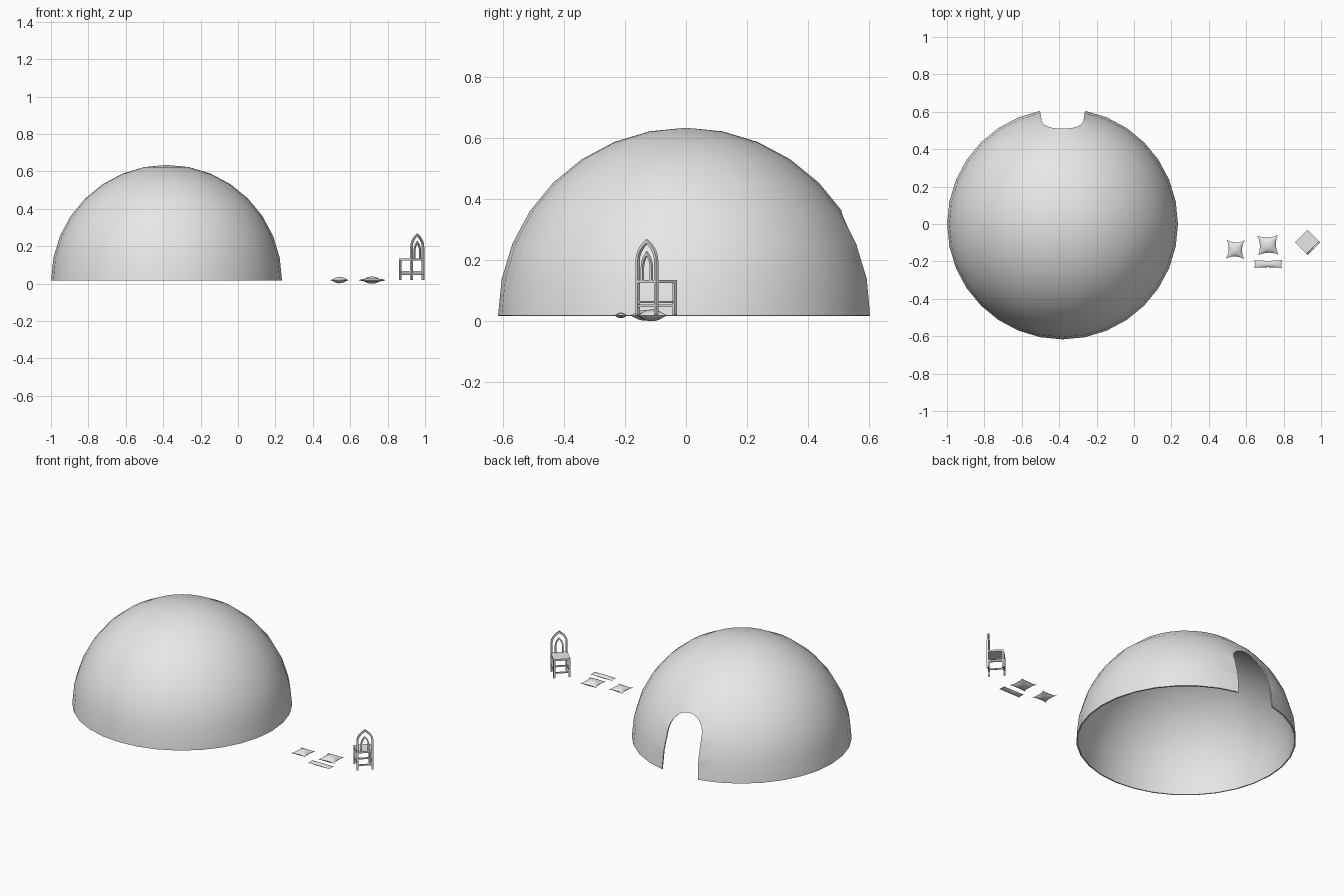
import bpy, bmesh, math
from mathutils import Matrix, Vector

if "Cube" in bpy.data.objects:
    bpy.data.objects.remove(bpy.data.objects["Cube"])

grey = bpy.data.materials.new("plain grey")
grey.diffuse_color = (0.8, 0.8, 0.8, 1)
grey.use_nodes = True
grey.node_tree.nodes["Principled BSDF"].inputs["Base Color"].default_value = grey.diffuse_color


def finish(name, bm, smooth=None):
    bmesh.ops.recalc_face_normals(bm, faces=bm.faces)
    me = bpy.data.meshes.new(name)
    bm.to_mesh(me)
    bm.free()
    me.materials.append(grey)
    ob = bpy.data.objects.new(name, me)
    bpy.context.collection.objects.link(ob)
    if smooth:
        shade(ob, smooth)
    return ob


def shade(ob, deg):
    bpy.ops.object.select_all(action='DESELECT')
    ob.select_set(True)
    bpy.context.view_layer.objects.active = ob
    bpy.ops.object.shade_smooth_by_angle(angle=math.radians(deg))


# Dome: thin hemispherical shell
DX, R, BASE = -0.382, 0.617, 0.018
bm = bmesh.new()
bmesh.ops.create_uvsphere(bm, u_segments=32, v_segments=16, radius=R)
low = [v for v in bm.verts if v.co.z < -0.001]
bmesh.ops.delete(bm, geom=low, context='VERTS')
bmesh.ops.translate(bm, verts=bm.verts, vec=(DX, 0, BASE))
dome = finish("dome", bm)
shell = dome.modifiers.new("shell", 'SOLIDIFY')
shell.thickness = 0.008
shell.offset = -1

# Doorway cutter: tapered sides with a round top
bm = bmesh.new()
prof = [(-0.128, -0.1), (0.128, -0.1), (0.123, BASE)]
prof += [(0.113 * math.cos(math.pi * i / 16), 0.25 + 0.113 * math.sin(math.pi * i / 16))
         for i in range(17)]
prof.append((-0.123, BASE))
face = bm.faces.new([bm.verts.new((DX + x, 0.25, z)) for x, z in prof])
ext = bmesh.ops.extrude_face_region(bm, geom=[face])
bmesh.ops.translate(bm, verts=[g for g in ext['geom'] if isinstance(g, bmesh.types.BMVert)],
                    vec=(0, 0.6, 0))
cutter = finish("doorway_cutter", bm)
cutter.hide_render = True
cut = dome.modifiers.new("doorway", 'BOOLEAN')
cut.operation = 'DIFFERENCE'
cut.solver = 'EXACT'
cut.object = cutter
bpy.context.view_layer.objects.active = dome
for m in ("shell", "doorway"):
    bpy.ops.object.modifier_apply(modifier=m)
bpy.data.objects.remove(cutter)
shade(dome, 40)


# Cushions: pinched grids puffed up on both sides
def cushion(name, loc, hx, hy, h, kx, ky, turn=0):
    n = 10
    bm = bmesh.new()
    layers = []
    for side in (1, -1):
        g = {}
        for i in range(n + 1):
            for j in range(n + 1):
                u, v = 2 * i / n - 1, 2 * j / n - 1
                z = side * h * ((1 - u * u) * (1 - v * v)) ** 0.65
                g[i, j] = bm.verts.new((hx * u * (1 - kx * (1 - v * v)),
                                        hy * v * (1 - ky * (1 - u * u)), z))
        for i in range(n):
            for j in range(n):
                bm.faces.new((g[i, j], g[i + 1, j], g[i + 1, j + 1], g[i, j + 1]))
    bmesh.ops.remove_doubles(bm, verts=bm.verts, dist=1e-5)
    bmesh.ops.transform(bm, verts=bm.verts,
                        matrix=Matrix.Translation(loc) @ Matrix.Rotation(math.radians(turn), 4, 'Z'))
    finish(name, bm, 60)


cushion("small_cushion", (0.542, -0.136, 0.019), 0.049, 0.051, 0.017, 0.27, 0.27, -2)
cushion("large_cushion", (0.716, -0.113, 0.019), 0.054, 0.052, 0.019, 0.2, 0.22, 2)
cushion("long_cushion", (0.717, -0.214, 0.019), 0.074, 0.022, 0.009, 0.04, 0.22)

# Chair: built facing +y, then turned to face the dome
PLACE = Matrix.Translation((0.928, -0.098, 0)) @ Matrix.Rotation(math.radians(45), 4, 'Z')
S = 0.043


def box(name, c, size):
    bm = bmesh.new()
    bmesh.ops.create_cube(bm, size=1)
    bmesh.ops.transform(bm, verts=bm.verts,
                        matrix=PLACE @ Matrix.Translation(c) @ Matrix.Diagonal((*size, 1)))
    finish(name, bm)


def arch(name, a, z0, spring, peak, w, d):
    """Square bar following a pointed arch in the plane of the chair back."""
    half = [(-a, z0)] + [(-a * (1 - (i / 8) ** 2.3), spring + (peak - spring) * i / 8)
                         for i in range(9)]
    pts = [Vector(p) for p in half + [(-x, z) for x, z in half[-2::-1]]]
    bm = bmesh.new()
    rings = []
    for i, p in enumerate(pts):
        d1 = (p - pts[i - 1]).normalized() if i else None
        d2 = (pts[i + 1] - p).normalized() if i < len(pts) - 1 else d1
        d1 = d1 or d2
        t = (d1 + d2).normalized()
        nrm = Vector((-t.y, t.x)) * (w / 2 / max(t.dot(d1), 0.5))
        rings.append([bm.verts.new((p.x + s * nrm.x, -S + e * d / 2, p.y + s * nrm.y))
                      for s, e in ((1, 1), (1, -1), (-1, -1), (-1, 1))])
    for r, q in zip(rings, rings[1:]):
        for k in range(4):
            bm.faces.new((r[k], r[k - 1], q[k - 1], q[k]))
    bm.faces.new(rings[0])
    bm.faces.new(rings[-1])
    bmesh.ops.transform(bm, verts=bm.verts, matrix=PLACE)
    finish(name, bm, 35)


box("seat", (0, 0, 0.13), (0.096, 0.096, 0.01))
arch("back_legs_and_arch", S, 0.02, 0.195, 0.262, 0.01, 0.01)
arch("inner_arch", 0.021, 0.13, 0.17, 0.222, 0.008, 0.008)
for side, label in ((-1, "left"), (1, "right")):
    box(label + "_front_leg", (side * S, S, 0.075), (0.01, 0.01, 0.11))
    box(label + "_rung", (side * S, 0, 0.063), (0.007, 2 * S, 0.008))
for side, label in ((-1, "back"), (1, "front")):
    box(label + "_rung", (0, side * S, 0.05), (2 * S, 0.007, 0.008))
